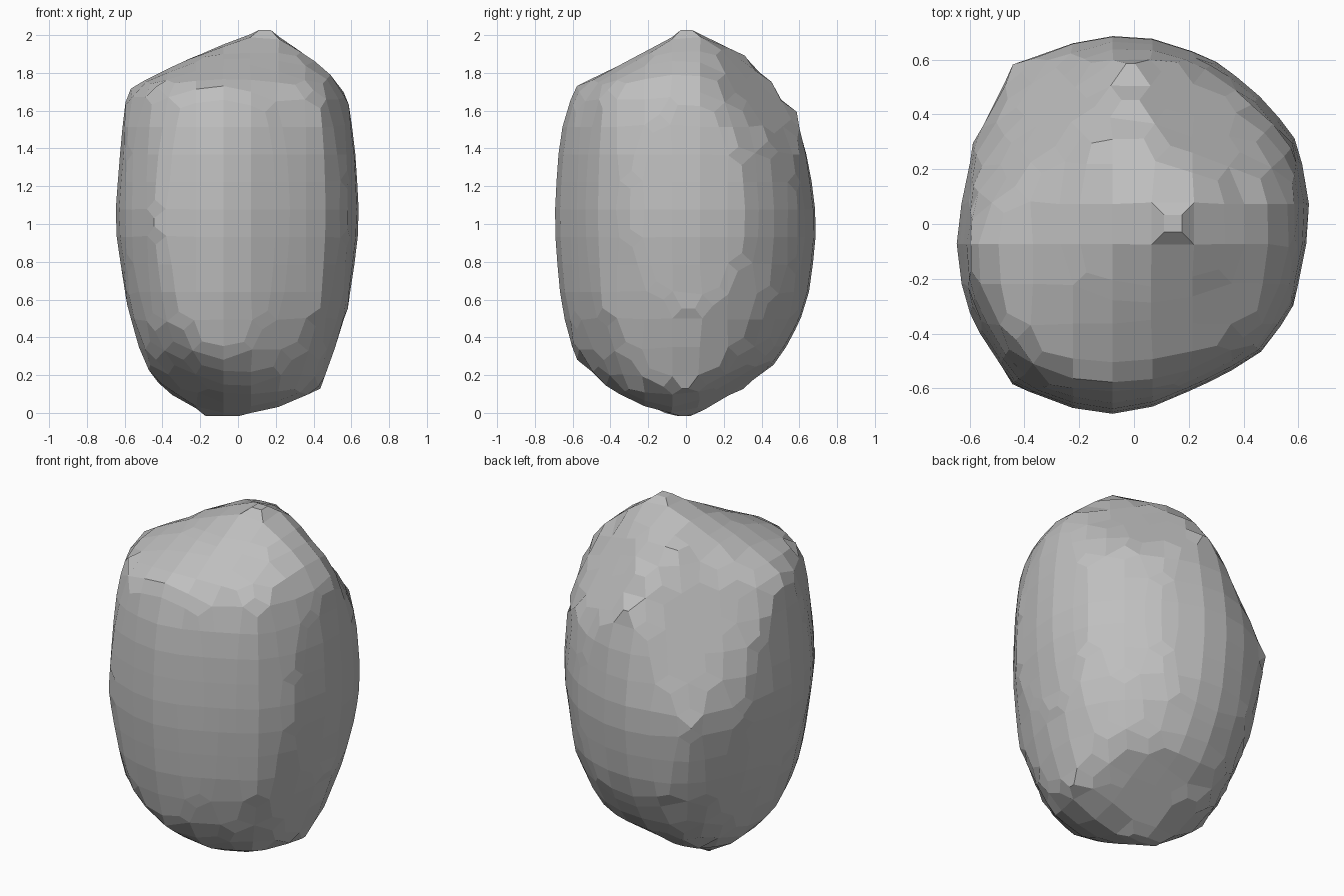
import bpy
import bmesh
from mathutils import Vector

cube = bpy.data.objects.get("Cube")
if cube:
    bpy.data.objects.remove(cube, do_unlink=True)

# Widest outline of the boulder, seen from above (hundredths)
OUTLINE = [(65, 7), (58, 33), (40, 53), (22, 64), (0, 69), (-22, 67), (-44, 57),
           (-57, 30), (-65, -8), (-58, -34), (-43, -57), (-22, -67), (0, -68),
           (22, -59), (47, -46), (58, -28)]

# Height levels: z, then extent left, right, front and back (hundredths)
LEVELS = [(-2, -26, 2, -12, 12), (2, -28, 27, -23, 20), (14, -46, 46, -45, 36),
          (30, -53, 52, -60, 52), (60, -61, 61, -67, 66), (100, -67, 66, -70, 70),
          (140, -64, 64, -68, 65), (160, -62, 61, -64, 59), (171, -61, 59, -62, 54),
          (185, -34, 46, -35, 40), (194, -11, 33, -17, 27), (203, 6, 24, -8, 9)]

# Broken faces: point on the plane and outward normal
BREAKS = [((-0.35, 0.35, 1.52), (-0.64, 0.64, 0.41)),    # upper back right
          ((0.38, 0.38, 1.55), (0.45, 0.70, 0.55)),      # upper back left
          ((-0.20, -0.50, 0.27), (-0.45, -0.45, -0.77)),  # lower front right
          ((0.39, -0.39, 0.38), (0.64, -0.64, -0.38)),   # lower front left
          ((0.33, 0.33, 0.25), (0.20, 0.50, -0.85))]     # lower back left


def remap(value, low, high, new_low, new_high):
    return new_low + (value - low) * (new_high - new_low) / (high - low)


def loft_body(bm):
    """Stack scaled copies of the outline and bridge them."""
    rings = []
    for z, left, right, front, back in LEVELS:
        rings.append([bm.verts.new((remap(x, -65, 65, left, right) / 100,
                                    remap(y, -68, 69, front, back) / 100,
                                    z / 100)) for x, y in OUTLINE])
    count = len(OUTLINE)
    for low, high in zip(rings, rings[1:]):
        for i in range(count):
            j = (i + 1) % count
            bm.faces.new((low[i], low[j], high[j], high[i]))
    bm.faces.new(list(reversed(rings[0])))
    bm.faces.new(rings[-1])


def slice_off(bm, point, normal):
    """Cut a flat face and close the opening."""
    geom = bm.verts[:] + bm.edges[:] + bm.faces[:]
    bmesh.ops.bisect_plane(bm, geom=geom, plane_co=point, plane_no=normal,
                           clear_outer=True)
    rim = [e for e in bm.edges if e.is_boundary]
    bmesh.ops.holes_fill(bm, edges=rim, sides=0)


# Boulder body
bm = bmesh.new()
loft_body(bm)
for point, normal in BREAKS:
    slice_off(bm, Vector(point), Vector(normal).normalized())
bmesh.ops.triangulate(bm, faces=bm.faces[:])
bmesh.ops.recalc_face_normals(bm, faces=bm.faces[:])
mesh = bpy.data.meshes.new("boulder")
bm.to_mesh(mesh)
bm.free()
boulder = bpy.data.objects.new("boulder", mesh)
bpy.context.collection.objects.link(boulder)

# Stone colour
stone = bpy.data.materials.new("grey_stone")
stone.use_nodes = True
colour = (0.52, 0.52, 0.52, 1)
stone.diffuse_color = colour
stone.node_tree.nodes["Principled BSDF"].inputs["Base Color"].default_value = colour
mesh.materials.append(stone)

# Coarse square facets
remesh = boulder.modifiers.new("facets", "REMESH")
remesh.mode = "SMOOTH"
remesh.octree_depth = 4
remesh.scale = 0.88
remesh.use_smooth_shade = False
